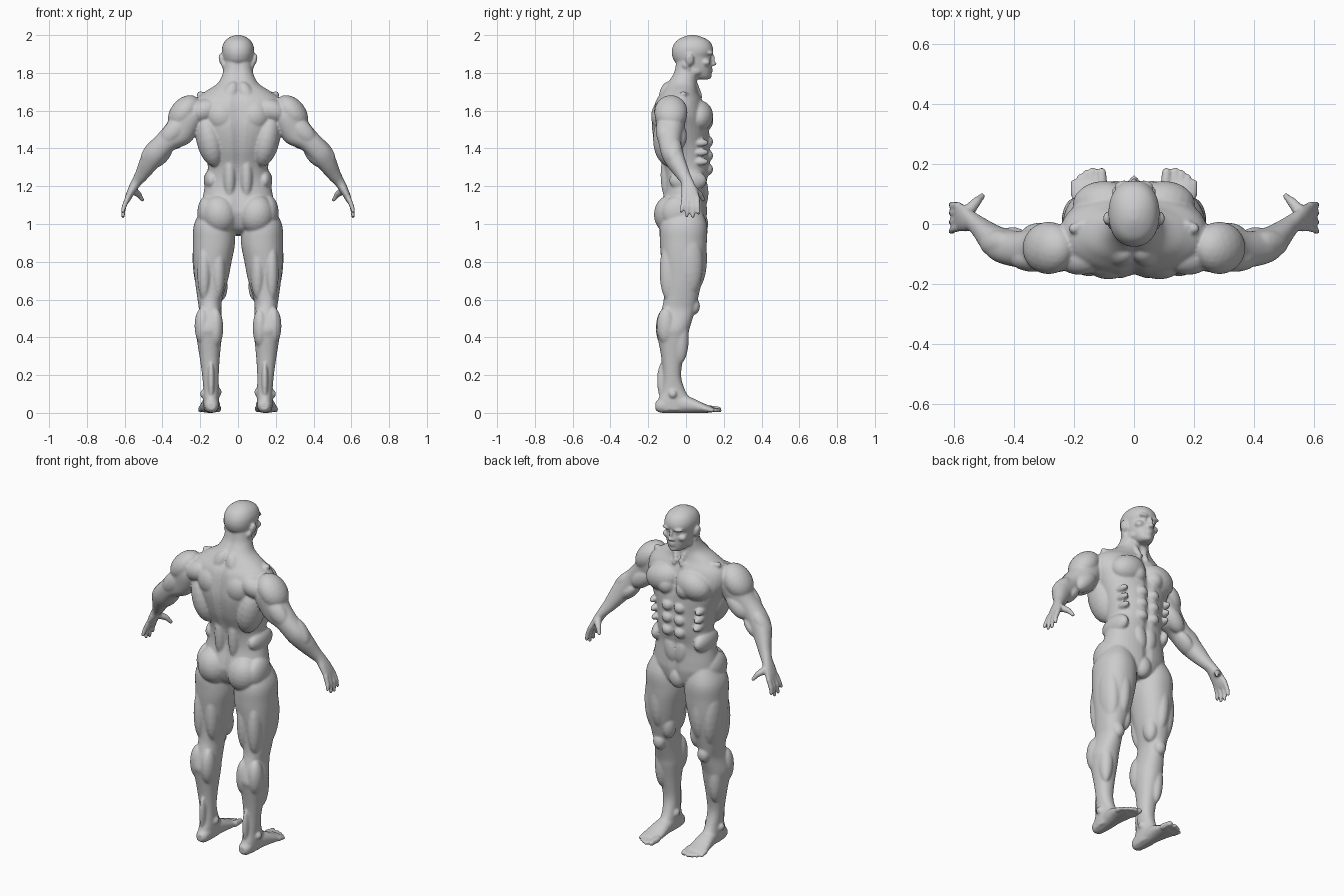
import bpy, bmesh, math
from mathutils import Vector, Matrix

bm = bmesh.new()
X, Y, Z = Vector((1, 0, 0)), Vector((0, 1, 0)), Vector((0, 0, 1))
FLIP = Matrix.Diagonal((-1, 1, 1, 1))


def spline(rows, steps=5):
    """Catmull-Rom refinement of ring parameters."""
    out = []
    for i in range(len(rows) - 1):
        p = [rows[max(0, min(len(rows) - 1, i + k))] for k in (-1, 0, 1, 2)]
        for s in range(steps):
            t = s / steps
            out.append([0.5 * (2 * b + (c - a) * t + (2 * a - 5 * b + 4 * c - d) * t * t
                               + (3 * b - a - 3 * c + d) * t ** 3) for a, b, c, d in zip(*p)])
    return out + [list(rows[-1])]


def loft(rows, u=X, v=Y, sides=(1,), power=2.2, groove=0.0, n=40):
    """Skin superellipse rings (x, y, z, half u, half v); groove dents the centre line."""
    for side in sides:
        rings = []
        for x, y, z, a, b in spline(rows):
            ring = []
            for k in range(n):
                t = 2 * math.pi * k / n
                c, s = math.cos(t), math.sin(t)
                du = a * math.copysign(abs(c) ** (2 / power), c)
                dv = b * math.copysign(abs(s) ** (2 / power), s)
                dv *= 1 - groove * math.exp(-(du / 0.02) ** 2)
                p = Vector((x, y, z)) + u * du + v * dv
                p.x *= side
                ring.append(bm.verts.new(p))
            rings.append(ring)
        for r, q in zip(rings, rings[1:]):
            for k in range(n):
                bm.faces.new((r[k], r[(k + 1) % n], q[(k + 1) % n], q[k]))
        bm.faces.new(rings[0])
        bm.faces.new(rings[-1])


def blob(x, y, z, rx, ry, rz, tilt=0, pitch=0):
    """Ellipsoid muscle, mirrored when off centre."""
    m = (Matrix.Translation((x, y, z)) @ Matrix.Rotation(math.radians(tilt), 4, 'Y')
         @ Matrix.Rotation(math.radians(pitch), 4, 'X') @ Matrix.Diagonal((rx, ry, rz, 1)))
    for mat in ([m, FLIP @ m] if x else [m]):
        bmesh.ops.create_icosphere(bm, subdivisions=3, radius=1, matrix=mat)


def bone(p, q, r0, r1, count=9):
    """Tapered rounded rod on both sides."""
    for i in range(count):
        t = i / (count - 1)
        r = r0 + (r1 - r0) * t
        blob(*Vector(p).lerp(Vector(q), t), r, r, r)


def span(x, z, a, back, front):
    return (x, (back + front) / 2, z, a, (front - back) / 2)


BOTH = (1, -1)

# Torso and neck
loft([span(0, *r) for r in [
    (.945, .05, -.06, .07), (.98, .13, -.11, .10), (1.05, .19, -.14, .113), (1.1, .193, -.135, .112),
    (1.2, .176, -.112, .108), (1.3, .160, -.125, .128), (1.4, .178, -.162, .128),
    (1.5, .215, -.182, .125), (1.58, .245, -.178, .112), (1.65, .235, -.162, .09),
    (1.70, .175, -.13, .065), (1.745, .108, -.102, .06), (1.8, .08, -.068, .066),
    (1.86, .07, -.055, .06)]], groove=.1)

# Head
loft([span(0, *r) for r in [
    (1.765, .026, .065, .117), (1.78, .045, .03, .13), (1.82, .066, -.02, .135),
    (1.86, .076, -.06, .136), (1.885, .081, -.072, .131), (1.91, .085, -.076, .144),
    (1.94, .083, -.07, .141), (1.97, .068, -.05, .122), (1.99, .042, -.015, .085),
    (2.0, .014, .015, .05)]])

# Face: brow, nose, lips, chin, cheeks, eyes, ears
for f in [(.032, .128, 1.905, .034, .018, .011), (0, .14, 1.87, .010, .014, .03),
          (0, .146, 1.848, .012, .018, .011), (.012, .140, 1.845, .009, .012, .009),
          (0, .131, 1.819, .024, .012, .006), (0, .130, 1.807, .020, .012, .006),
          (0, .118, 1.783, .024, .018, .017), (.05, .105, 1.855, .024, .025, .02),
          (.031, .120, 1.883, .013, .013, .009), (.05, .045, 1.81, .022, .04, .025),
          (.088, .018, 1.87, .013, .024, .034, 12)]:
    blob(*f)

# Chest and belly muscles
blob(.098, .066, 1.572, .108, .078, .083, 15)
blob(.06, .075, 1.545, .058, .07, .062)
for i in range(3):
    blob(.040, .108, 1.435 - i * .073, .036, .036, .034)
    blob(.15 - i * .006, .075, 1.43 - i * .05, .022, .045, .02, 35)
blob(.034, .085, 1.165, .042, .034, .085, 8)
blob(.14, .01, 1.23, .042, .1, .06)
blob(0, .07, 1.0, .05, .048, .065)
bone((.025, .07, 1.675), (.2, -.015, 1.685), .016, .018)
bone((.018, .068, 1.69), (.066, 0, 1.84), .016, .022)

# Back muscles and buttocks
for b in [(.15, -.085, 1.45, .072, .09, .15, 12), (.085, -.115, 1.57, .085, .07, .09, 20),
          (.18, -.11, 1.6, .085, .06, .06, 20), (.045, -.085, 1.26, .036, .05, .15),
          (.05, -.09, 1.66, .05, .055, .1, -20), (.098, -.082, 1.05, .093, .088, .105, 10),
          (.165, -.04, 1.06, .05, .09, .09)]:
    blob(*b)

# Arms
loft([(.21, -.08, 1.62, .05, .06), (.262, -.082, 1.575, .086, .08), (.314, -.082, 1.485, .08, .07),
      (.383, -.085, 1.432, .060, .060), (.445, -.07, 1.365, .059, .058), (.482, -.045, 1.31, .049, .05),
      (.513, -.015, 1.257, .036, .039), (.540, .008, 1.218, .027, .034), (.562, .017, 1.18, .023, .042),
      (.582, .024, 1.14, .018, .048), (.592, .026, 1.115, .012, .044)],
     u=Vector((.75, 0, .66)), sides=BOTH)
for a in [(.285, -.08, 1.59, .072, .088, .105, 140), (.31, -.045, 1.465, .05, .05, .09, 136),
          (.335, -.115, 1.495, .055, .045, .10, 136), (.455, -.065, 1.39, .04, .045, .085, 142),
          (.405, -.06, 1.355, .035, .05, .075, 136)]:
    blob(*a)

# Fingers and thumb
for y, tip, z in [(-.012, -.026, 1.068), (.012, .004, 1.045), (.038, .036, 1.04), (.06, .066, 1.058)]:
    mid = (.605, (y + tip) / 2, 1.088)
    bone((.586, y, 1.135), mid, .014, .0125)
    bone(mid, (.609, tip, z), .0125, .010)
bone((.555, .04, 1.18), (.525, .075, 1.155), .022, .016)
bone((.525, .075, 1.155), (.507, .092, 1.128), .015, .011)

# Legs
loft([span(*r) for r in [
    (.12, 1.1, .06, -.09, .07), (.128, 1.0, .104, -.135, .11), (.127, .9, .111, -.138, .11),
    (.135, .8, .101, -.13, .103), (.141, .7, .087, -.117, .085), (.149, .6, .065, -.118, .062),
    (.148, .54, .060, -.132, .048), (.155, .45, .071, -.158, .02), (.153, .4, .067, -.15, .01),
    (.150, .3, .054, -.132, -.012), (.146, .2, .044, -.122, -.026), (.142, .12, .041, -.13, -.005),
    (.142, .06, .042, -.15, .03), (.142, .012, .038, -.145, .02)]], sides=BOTH)
for l in [(.19, .015, .79, .05, .075, .18, 3), (.135, .05, .82, .05, .062, .17), (.095, .025, .67, .04, .045, .08),
          (.178, -.09, .75, .038, .05, .16), (.105, -.085, .76, .04, .05, .16), (.146, .042, .565, .036, .032, .045),
          (.118, -.11, .45, .04, .05, .105), (.188, -.105, .46, .042, .05, .1), (.175, -.03, .40, .04, .045, .14),
          (.142, -.125, .17, .018, .028, .1), (.185, -.07, .1, .016, .022, .022), (.103, -.06, .11, .016, .024, .024)]:
    blob(*l)

# Feet and toes
loft([(.14, -.162, .036, .02, .02), (.14, -.135, .038, .036, .037), (.141, -.06, .05, .04, .05),
      (.145, .02, .042, .049, .042), (.149, .09, .026, .057, .026), (.149, .135, .018, .052, .017)],
     u=X, v=Z, sides=BOTH)
bone((.106, .12, .022), (.108, .172, .018), .019, .016)
for i, y in enumerate((.178, .17, .157, .14)):
    x = .138 + i * .021
    bone((x - .004, .10, .022), (x, y, .013), .015, .012 - i * .0005)

# Fuse everything into one smooth skin
bmesh.ops.recalc_face_normals(bm, faces=bm.faces)
mesh = bpy.data.meshes.new("body")
bm.to_mesh(mesh)
bm.free()
body = bpy.data.objects.new("body", mesh)
bpy.context.collection.objects.link(body)
bpy.context.view_layer.objects.active = body
body.select_set(True)
skin = body.modifiers.new("fuse", 'REMESH')
skin.mode = 'VOXEL'
skin.voxel_size = .006
soft = body.modifiers.new("soften", 'SMOOTH')
soft.factor = .5
soft.iterations = 6
for name in ("fuse", "soften"):
    bpy.ops.object.modifier_apply(modifier=name)
bpy.ops.object.shade_smooth()
